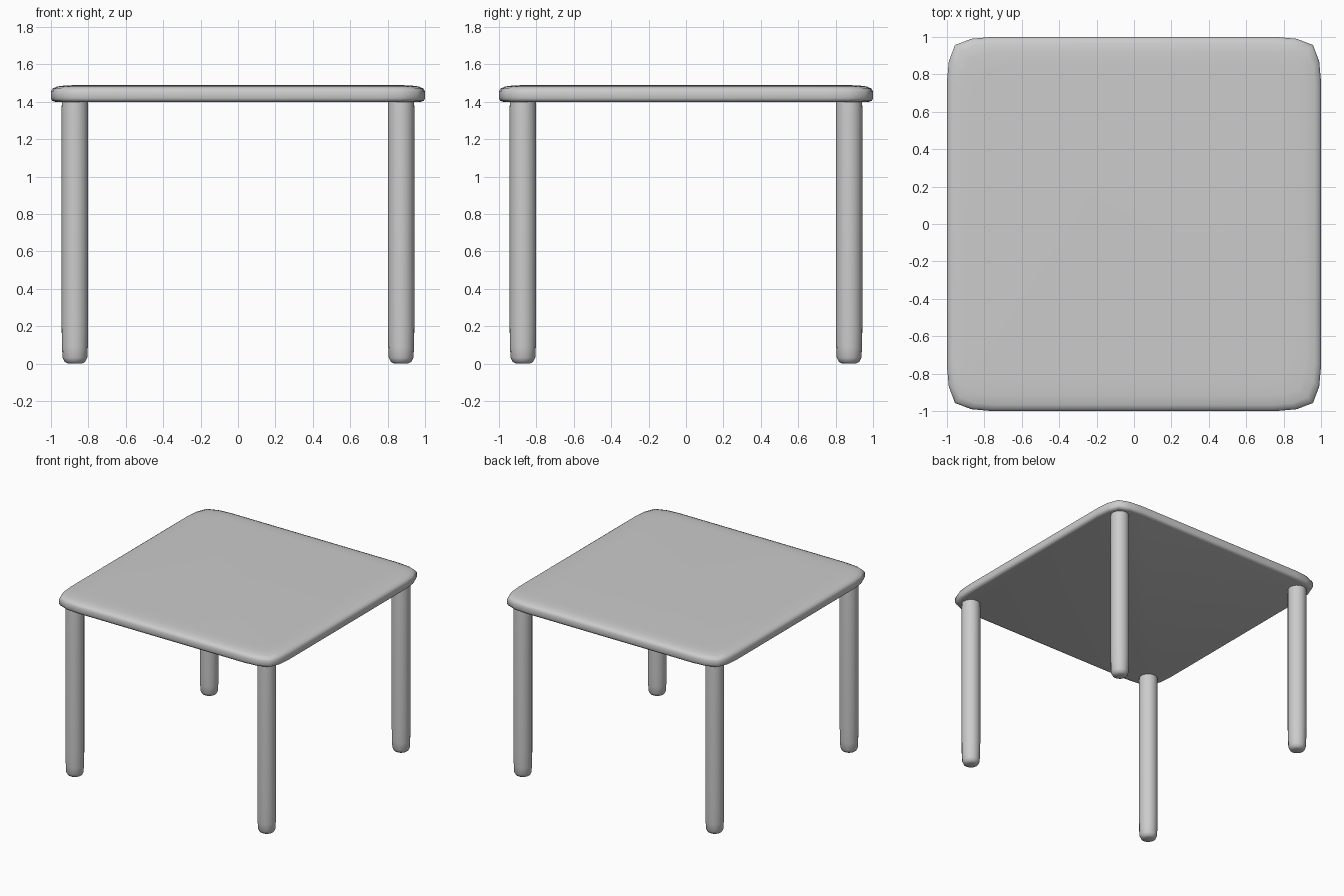
import bpy, bmesh, math
from mathutils import Vector

if "Cube" in bpy.data.objects:
    bpy.data.objects.remove(bpy.data.objects["Cube"])


def loft(name, rings):
    """Skin a stack of equal-length closed rings, capped at both ends."""
    bm = bmesh.new()
    loops = [[bm.verts.new(p) for p in ring] for ring in rings]
    n = len(loops[0])
    for a, b in zip(loops, loops[1:]):
        for i in range(n):
            j = (i + 1) % n
            bm.faces.new((a[i], a[j], b[j], b[i]))
    bm.faces.new(loops[0][::-1])
    bm.faces.new(loops[-1])
    bmesh.ops.recalc_face_normals(bm, faces=bm.faces[:])
    mesh = bpy.data.meshes.new(name)
    bm.to_mesh(mesh)
    bm.free()
    obj = bpy.data.objects.new(name, mesh)
    bpy.context.collection.objects.link(obj)
    bpy.context.view_layer.objects.active = obj
    obj.select_set(True)
    bpy.ops.object.shade_smooth_by_angle(angle=math.radians(60))
    obj.select_set(False)
    return obj


# Tabletop: rounded square outline, softened upper rim, flat underside
CORNER = [(1, 0.76), (0.99, 0.87), (0.957, 0.957), (0.87, 0.99), (0.76, 1)]


def outline(scale, z):
    pts = []
    for k in range(4):
        c, s = [(1, 0), (0, 1), (-1, 0), (0, -1)][k]
        pts += [Vector(((x * c - y * s) * scale, (x * s + y * c) * scale, z))
                for x, y in CORNER]
    return pts


RIM = [(0.975, 1.400), (0.994, 1.405), (1.0, 1.420), (1.0, 1.455),
       (0.992, 1.471), (0.968, 1.482), (0.92, 1.488), (0.85, 1.49)]
loft("tabletop", [outline(s, z) for s, z in RIM])


# Legs: one rounded post, mirrored to all four corners
def circle(r, z, n=16, c=0.872):
    return [Vector((c + r * math.cos(2 * math.pi * i / n),
                    c + r * math.sin(2 * math.pi * i / n), z)) for i in range(n)]


POST = [(0.036, 0.0), (0.055, 0.01), (0.066, 0.032), (0.069, 0.09),
        (0.071, 0.2), (0.071, 1.37), (0.069, 1.402)]
legs = loft("legs", [circle(r, z) for r, z in POST])
mirror = legs.modifiers.new("four corners", 'MIRROR')
mirror.use_axis = (True, True, False)
mirror.use_mirror_merge = False
